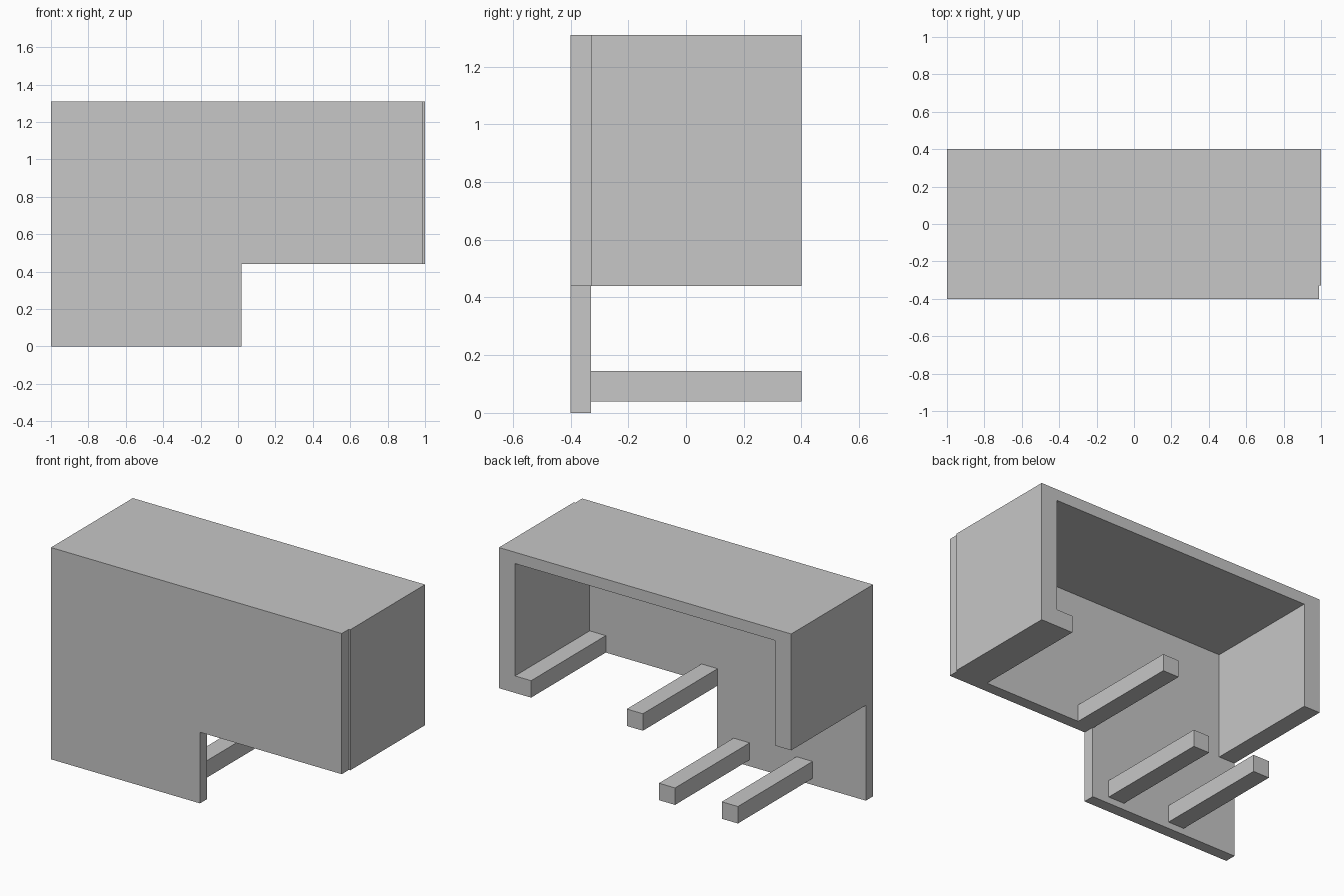
import bpy
import bmesh

cube = bpy.data.objects.get("Cube")
if cube:
    bpy.data.objects.remove(cube, do_unlink=True)

grey = bpy.data.materials.new("plain_grey")
grey.use_nodes = True
colour = (0.57, 0.57, 0.57, 1)
grey.diffuse_color = colour
grey.node_tree.nodes["Principled BSDF"].inputs["Base Color"].default_value = colour

BACK, INNER, FRONT = 0.4, -0.33, -0.4    # depth planes
TOP, STEP = 1.31, 0.44                   # height planes


def extrude_outline(name, outline, y0, y1):
    """Make a solid from an x-z outline running from y0 to y1."""
    bm = bmesh.new()
    face = bm.faces.new([bm.verts.new((x, y0, z)) for x, z in outline])
    result = bmesh.ops.extrude_face_region(bm, geom=[face])
    moved = [v for v in result["geom"] if isinstance(v, bmesh.types.BMVert)]
    bmesh.ops.translate(bm, verts=moved, vec=(0, y1 - y0, 0))
    bmesh.ops.recalc_face_normals(bm, faces=bm.faces[:])
    mesh = bpy.data.meshes.new(name)
    bm.to_mesh(mesh)
    bm.free()
    mesh.materials.append(grey)
    obj = bpy.data.objects.new(name, mesh)
    bpy.context.collection.objects.link(obj)
    return obj


# Stepped front panel
extrude_outline("front_panel", [
    (-1, 0), (0.02, 0), (0.02, STEP), (0.99, STEP), (0.99, TOP), (-1, TOP),
], FRONT, INNER)

# Top slab with a short right wall and a longer left wall
extrude_outline("hood", [
    (-1, 0.59), (-0.89, 0.59), (-0.89, 1.24), (0.89, 1.24),
    (0.89, STEP), (1, STEP), (1, TOP), (-1, TOP),
], INNER, BACK)

# Square support bars behind the panel
bars = {
    "left_wall_bar": (0.78, STEP),
    "step_bar": (0.015, STEP),
    "lower_inner_bar": (-0.205, 0.04),
    "lower_outer_bar": (-0.635, 0.04),
}
for name, (x, z) in bars.items():
    w, h = 0.11, 0.105
    extrude_outline(name, [(x, z), (x + w, z), (x + w, z + h), (x, z + h)], INNER, BACK)
